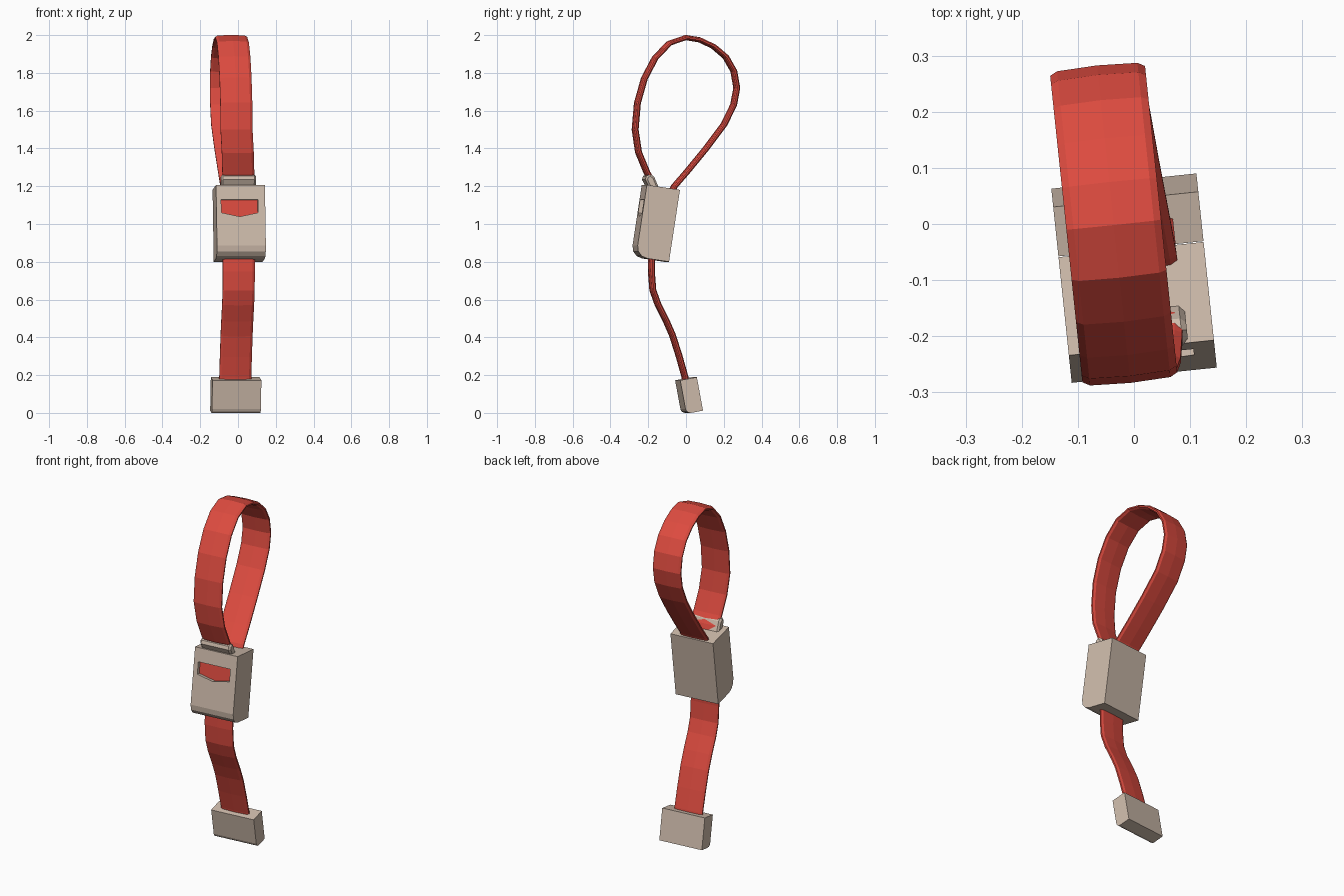
import bpy, bmesh
from math import sin, cos, pi, radians
from mathutils import Vector, Matrix

if "Cube" in bpy.data.objects:
    bpy.data.objects.remove(bpy.data.objects["Cube"])

YAW = Matrix.Rotation(radians(6), 4, 'Z')   # whole model is turned slightly

def material(name, rgb):
    m = bpy.data.materials.new(name)
    m.diffuse_color = (*rgb, 1)
    m.use_nodes = True
    m.node_tree.nodes["Principled BSDF"].inputs["Base Color"].default_value = m.diffuse_color
    return m

RED = material("red_webbing", (0.72, 0.07, 0.05))
BEIGE = material("beige_plastic", (0.62, 0.5, 0.41))

def sweep(name, rings, mat):
    """Closed tube through rings of points, capped at both ends."""
    bm = bmesh.new()
    loops = [[bm.verts.new(YAW @ Vector(p)) for p in r] for r in rings]
    n = len(loops[0])
    for a, b in zip(loops, loops[1:]):
        for i in range(n):
            bm.faces.new((a[i], a[(i + 1) % n], b[(i + 1) % n], b[i]))
    bm.faces.new(loops[0])
    bm.faces.new(loops[-1])
    bmesh.ops.recalc_face_normals(bm, faces=bm.faces)
    me = bpy.data.meshes.new(name)
    bm.to_mesh(me)
    bm.free()
    me.materials.append(mat)
    ob = bpy.data.objects.new(name, me)
    bpy.context.collection.objects.link(ob)
    return ob

def frame(origin, tilt):
    """Maps (x, depth toward front, height) of a tilted block to model space."""
    y0, z0 = origin
    t = radians(tilt)
    return lambda x, u, v: (x, y0 - u * cos(t) + v * sin(t), z0 + u * sin(t) + v * cos(t))

def block(name, f, depth, height, r, x0, x1):
    """Box with a rounded lower front edge."""
    arc = [(depth - r + r * sin(a), r - r * cos(a)) for a in (i * pi / 6 for i in range(4))]
    prof = [(0, 0)] + arc + [(depth, height), (0, height)]
    return sweep(name, [[f(x, u, v) for u, v in prof] for x in (x0, x1)], BEIGE)

def strap(name, path):
    """Webbing with chamfered edges and slight crown along a (y, z) path."""
    w, c = 0.085, 0.013
    section = [(w, -.004), (w, .004), (w - c, .011), (0, .014), (c - w, .011),
               (-w, .004), (-w, -.004), (c - w, -.011), (0, -.014), (w - c, -.011)]
    pts = [Vector(p) for p in path]
    rings = []
    for i, p in enumerate(pts):
        a = (p - pts[max(i - 1, 0)]).normalized()
        b = (pts[min(i + 1, len(pts) - 1)] - p).normalized()
        t = (a + b).normalized()
        n = Vector((-t.y, t.x))
        drift = -.015 - .021 * min(max((p.y - 1.2) / .3, 0), 1)
        rings.append([(drift + sx, p.x + n.x * sn, p.y + n.y * sn) for sx, sn in section])
    return sweep(name, rings, RED)

# Loop and tail of the webbing
strap("strap_loop", [(-.15, 1.15), (-.175, 1.22), (-.205, 1.27), (-.25, 1.38), (-.267, 1.5),
                     (-.255, 1.64), (-.218, 1.77), (-.16, 1.88), (-.085, 1.957), (.003, 1.987),
                     (.075, 1.975), (.15, 1.94), (.215, 1.885), (.258, 1.81), (.274, 1.72),
                     (.257, 1.63), (.205, 1.525), (.11, 1.4), (.01, 1.28), (-.06, 1.2), (-.09, 1.14)])
strap("strap_tail", [(-.18, .87), (-.183, .75), (-.175, .65), (-.148, .575), (-.105, .49),
                     (-.07, .41), (-.035, .3), (-.004, .19), (.005, .14)])

# End stop
block("end_stop", frame((.078, .012), -10.5), .09, .18, .025, -.14, .12)

# Buckle with a notched window
bf = frame((-.103, .8), 8.7)
buckle = block("buckle", bf, .178, .385, .06, -.14, .12)
window = [(-.114, .306), (.082, .306), (.082, .236), (-.016, .215), (-.114, .236)]
cutter = sweep("window_cutter", [[bf(x, u, v) for x, v in window] for u in (.148, .22)], BEIGE)
mod = buckle.modifiers.new("window", 'BOOLEAN')
mod.object, mod.operation, mod.solver = cutter, 'DIFFERENCE', 'EXACT'
bpy.context.view_layer.objects.active = buckle
bpy.ops.object.modifier_apply(modifier="window")
bpy.data.objects.remove(cutter)

# Webbing showing inside the window
sweep("window_strap", [[bf(x, u, v) for x, v in window] for u in (.14, .156)], RED)

# Sleeve where the webbing enters the buckle
sleeve = [(-.19, 1.17), (-.224, 1.235), (-.218, 1.254), (-.197, 1.264), (-.176, 1.25), (-.142, 1.17)]
ob = sweep("strap_sleeve", [[(x, y, z) for y, z in sleeve] for x in (-.112, .074)], BEIGE)
bev = ob.modifiers.new("edges", 'BEVEL')
bev.width, bev.segments = .01, 1
bev.limit_method, bev.angle_limit = 'ANGLE', radians(60)
